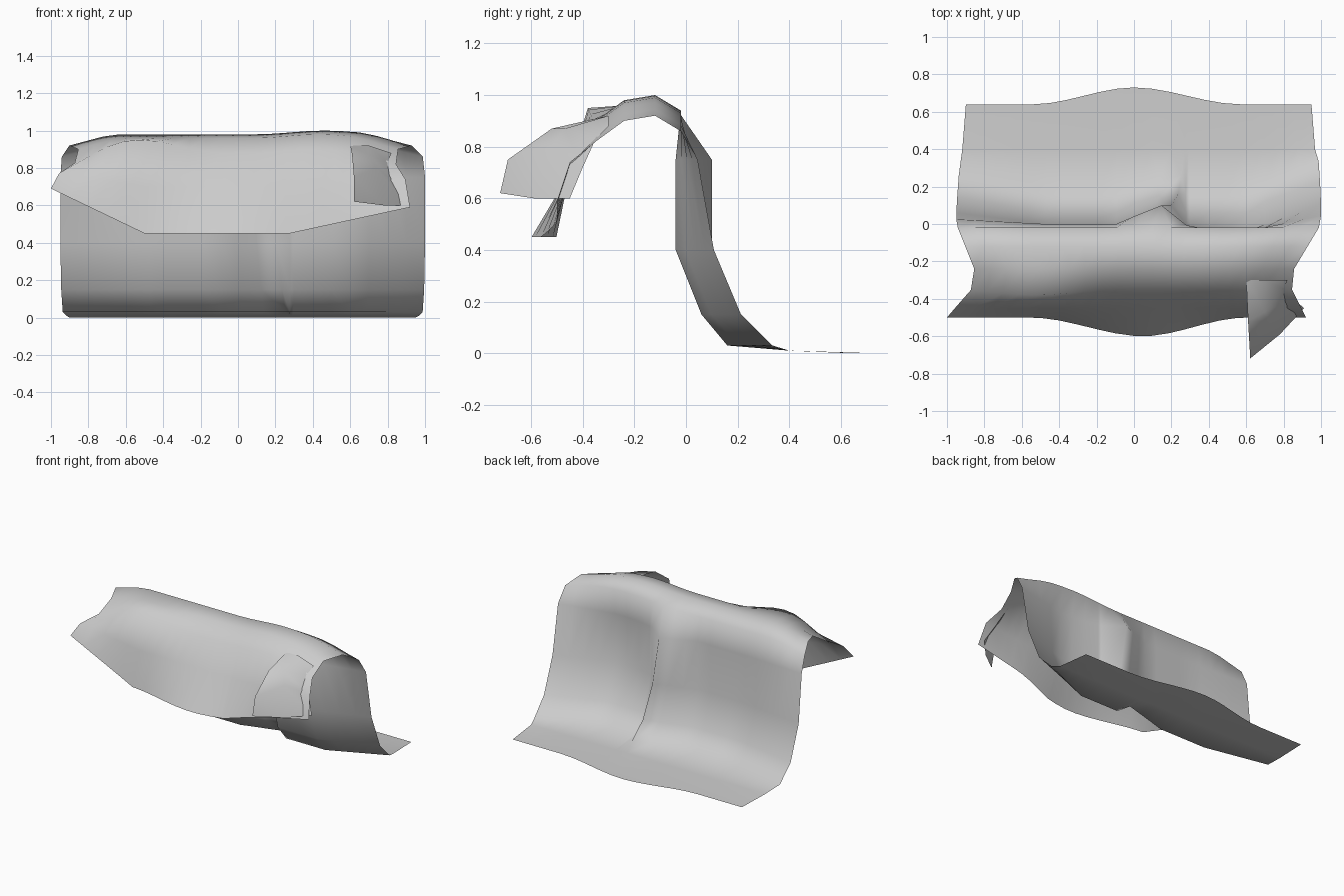
import bpy

cube = bpy.data.objects.get("Cube")
if cube:
    bpy.data.objects.remove(cube)

cloth = bpy.data.materials.new("plain_grey_cloth")
cloth.use_nodes = True
GREY = (0.6, 0.6, 0.6, 1)
cloth.diffuse_color = GREY
cloth.node_tree.nodes["Principled BSDF"].inputs["Base Color"].default_value = GREY

# Side profile of the sheet from the front hem, over the top, to the back edge
PROFILE = {
    "hem": (-.5, .45),
    "flap": (-.45, .7),
    "brow": (-.35, .88),
    "roof": (-.24, .96),
    "crest": (-.12, .98),
    "shoulder": (-.02, .92),
    "upper_wall": (0, .75),
    "middle_wall": (0, .4),
    "lower_wall": (.06, .15),
    "foot": (.16, .03),
    "floor": (.4, .01),
    "back_edge": (.64, 0),
}
TOP_ROWS = ("brow", "roof", "crest", "shoulder")
WALL_ROWS = ("upper_wall", "middle_wall", "lower_wall", "foot")


def ramp(value, start, end):
    """Rise from zero at start to one at end."""
    return min(max((value - start) / (end - start), 0), 1)


def swell(value, centre, reach):
    """Smooth hump that fades out at the given reach."""
    t = max(1 - abs(value - centre) / reach, 0)
    return t * t * (3 - 2 * t)


def half_width(y, u):
    """Side edges draw in over the top and flare again at the hem."""
    side, pinch, flare = (.95, .4, .85) if u < 0 else (1, .6, .5)
    if y > 0:
        return side - .08 * y
    return side + pinch * max(y, -.3) + flare * max(-.3 - y, 0)


def cloth_point(row, u):
    """Point of the sheet on a profile row, u running from right to left."""
    y, z = PROFILE[row]
    x = u * half_width(y, u)
    right_end = ramp(u, -.5, -1)
    left_end = ramp(u, .6, 1)
    if row == "hem":
        y -= .1 * swell(u, .05, .6)
        z += .24 * right_end + .14 * ramp(u, .3, 1)
    elif row == "flap":
        z += .07 * right_end + .04 * left_end
    elif row in TOP_ROWS:
        z -= .06 * ramp(abs(u), .75, 1)
        z += .02 * swell(u, .5, .4)
        if row == "brow":
            y -= .03 * swell(u, -.6, .5)
            z += .07 * swell(u, -.6, .5)
    elif row in WALL_ROWS:
        # Sharp leaning ridge, bowed left part and swept side edges
        ridge = ramp(u, -.1, .2) * ramp(u, .28, .2)
        x += .15 * ridge * (.4 - z)
        y += .1 * ridge
        y += .18 * (1 - z) * left_end + .1 * (1 - z) * right_end
        if z > .3:
            y -= .04 * ramp(u, .25, .45) * (1 - left_end)
    elif row == "back_edge":
        y += .09 * swell(u, 0, .6)
    return x, y, z


def loft(name, rows):
    """Smooth sheet through rows of points."""
    n = len(rows[0])
    faces = [(r * n + c, r * n + c + 1, (r + 1) * n + c + 1, (r + 1) * n + c)
             for r in range(len(rows) - 1) for c in range(n - 1)]
    mesh = bpy.data.meshes.new(name)
    mesh.from_pydata([p for row in rows for p in row], [], faces)
    mesh.materials.append(cloth)
    mesh.shade_smooth()
    obj = bpy.data.objects.new(name, mesh)
    bpy.context.collection.objects.link(obj)


# Main draped sheet, with extra stations at the ridge
stations = sorted([i / 10 for i in range(-10, 11)] + [.28])
loft("draped_sheet", [[cloth_point(row, u) for u in stations] for row in PROFILE])

# Curled front corner: a spout-like lip rising over the flap
inner_fold = [(.6, -.3, .92), (.61, -.52, .87), (.62, -.69, .75), (.62, -.72, .62)]
lip = [(.7, -.3, .92), (.7, -.47, .87), (.74, -.52, .8), (.78, -.59, .6)]
outer_fold = [(.82, -.3, .88), (.8, -.35, .83), (.85, -.4, .72), (.91, -.45, .6)]
loft("curled_corner", [inner_fold, lip, outer_fold])
